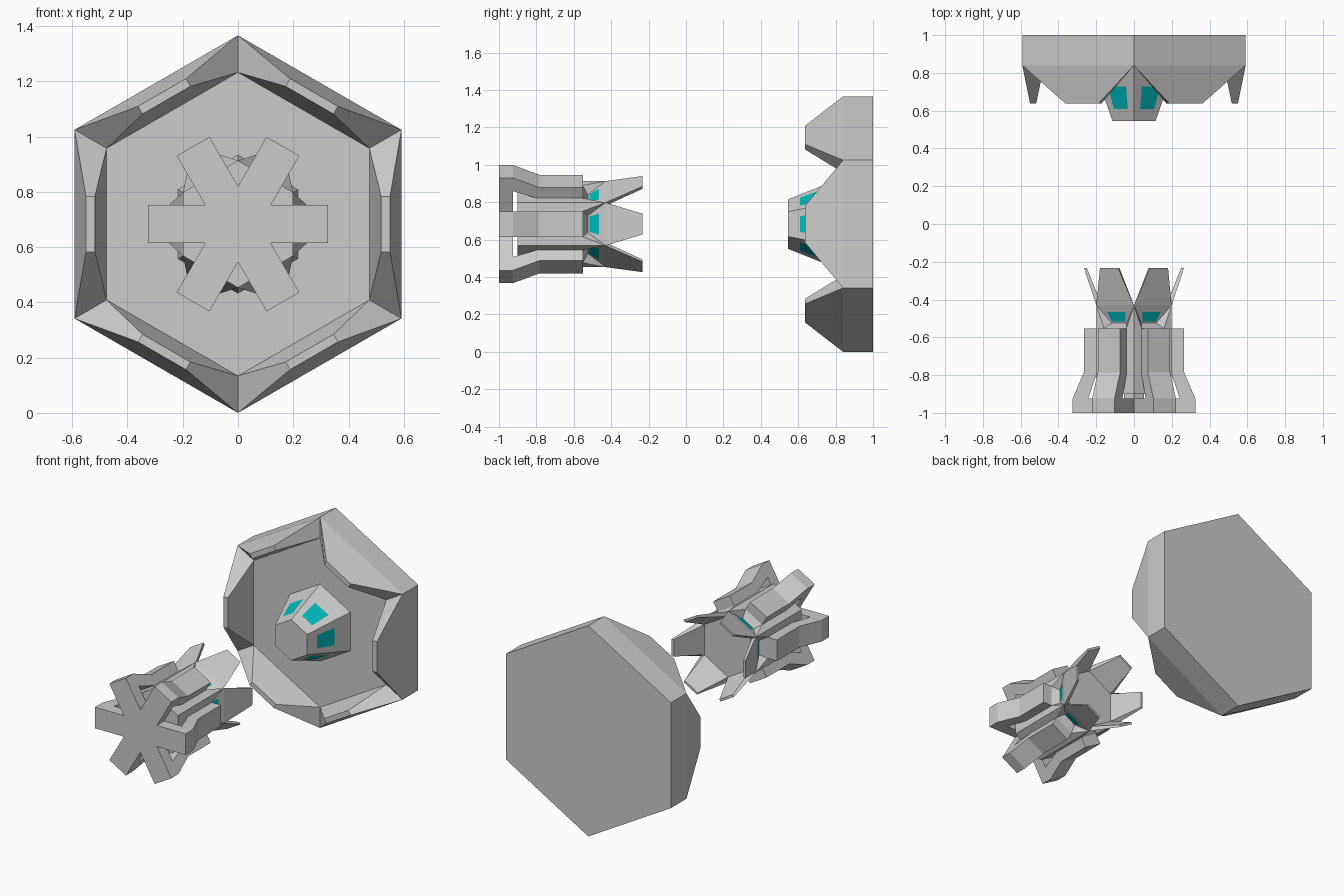
import bpy, bmesh
from math import sin, cos, pi
from mathutils import Vector

if "Cube" in bpy.data.objects:
    bpy.data.objects.remove(bpy.data.objects["Cube"])

CZ = 0.683          # height of the shared axis (runs along y)
C30 = cos(pi / 6)

teal = bpy.data.materials.new("teal")
teal.diffuse_color = (0.0, 0.48, 0.5, 1)
teal.use_nodes = True
teal.node_tree.nodes["Principled BSDF"].inputs["Base Color"].default_value = teal.diffuse_color


def P(k, t, a, y):
    """Point on hexagon side k: t along the side, a outward, y along the axis."""
    w = k * pi / 3
    return Vector((a * cos(w) - t * sin(w), y, CZ + a * sin(w) + t * cos(w)))


def corner(k, r, y):
    return P(k, r / 2, r * C30, y)


def build(name, faces, mat=None, fix=True):
    bm = bmesh.new()
    for f in faces:
        bm.faces.new([bm.verts.new(p) for p in f])
    bmesh.ops.remove_doubles(bm, verts=bm.verts[:], dist=1e-4)
    if fix:
        bmesh.ops.recalc_face_normals(bm, faces=bm.faces[:])
    me = bpy.data.meshes.new(name)
    bm.to_mesh(me)
    bm.free()
    ob = bpy.data.objects.new(name, me)
    bpy.context.collection.objects.link(ob)
    if mat:
        me.materials.append(mat)
    return ob


def loft(rings, caps=True):
    """Faces joining equal-length rings of points."""
    out = []
    for r0, r1 in zip(rings, rings[1:]):
        n = len(r0)
        out += [[r0[i], r0[(i + 1) % n], r1[(i + 1) % n], r1[i]] for i in range(n)]
    return out + [rings[0], rings[-1]] if caps else out


def hex_ring(r, y):
    return [corner(k, r, y) for k in range(6)]


# Large hexagonal dish: back slab, floor and six leaning rim teeth
R, RI, YB, YV, YT = 0.683, 0.549, 1.0, 0.84, 0.637
dish = loft([hex_ring(R, YB), hex_ring(R, YV)], caps=False)
dish += [hex_ring(R, YB), hex_ring(RI, YV)]
for k in range(6):
    base = [corner(k - 1, R, YV), corner(k, R, YV), corner(k, RI, YV), corner(k - 1, RI, YV)]
    tip = [P(k, t, a, YT) for t, a in ((-.1, .55), (.1, .55), (.1, .518), (-.1, .518))]
    dish += [tip]
    dish += [[base[i], base[(i + 1) % 4], tip[(i + 1) % 4], tip[i]] for i in range(4)]
build("dish", dish)

# Tapered hexagonal boss on the dish floor, with lit windows
Y0, R0, Y1, R1 = 0.545, 0.132, 0.84, 0.25
build("dish_boss", loft([hex_ring(R0, Y0), hex_ring(R1, Y1)]))


def boss_point(k, u, y):
    r = R0 + (R1 - R0) * (y - Y0) / (Y1 - Y0)
    return P(k, u * r, r * C30 + 0.002, y - 0.001)


build("boss_windows", [[boss_point(k, -.27, .61), boss_point(k, .27, .61),
                        boss_point(k, .27, .73), boss_point(k, -.27, .73)][::-1]
                       for k in range(6)], teal, fix=False)

# Star-shaped front plate of the small pod
HW = 0.0685


def star(y):
    pts = []
    for k in range(6):
        pts += [P(k, -HW, .325, y), P(k, HW, .325, y), P(k, HW, HW / math_tan30, y)]
    return pts


math_tan30 = sin(pi / 6) / cos(pi / 6)
build("star_plate", loft([star(-1.0), star(-.925)]))
build("plate_neck", loft([hex_ring(.06, -.95), hex_ring(.06, -.88)]))

# Six arms bent from the plate onto the body
profile = [(.325, -.925), (.265, -.785), (.265, -.552), (.17, -.552), (.195, -.785), (.243, -.925)]
for k in range(6):
    build(f"arm_{k + 1}", loft([[P(k, t, a, y) for a, y in profile] for t in (-HW, HW)]))

# Hexagonal pod body with a sloping recess behind each fin
RB, YR, YE, YF = 0.23, -0.9, -0.552, -0.43
AB = RB * C30
BH, BA, BY = 0.045, 0.155, -0.525
body = loft([hex_ring(RB, YR), hex_ring(RB, YE)], caps=False)
body += [hex_ring(RB, YR), hex_ring(RB, YF)]
# split the side walls at the arm edges so the recess joins cleanly
body = body[6:]
lit = []
for k in range(6):
    A = [P(k, s * RB / 2, AB, YF) for s in (-1, 1)]
    B = [P(k, s * BH, BA, BY) for s in (-1, 1)]
    C = [P(k, s * HW, AB, YE) for s in (-1, 1)]
    D = [P(k, s * RB / 2, AB, YE) for s in (-1, 1)]
    body += [[A[0], A[1], B[1], B[0]], [B[0], B[1], C[1], C[0]]]
    body += [[A[0], B[0], C[0]], [A[1], C[1], B[1]], [A[0], C[0], D[0]], [A[1], D[1], C[1]]]
    body += [[D[0], C[0], C[1], D[1], corner(k, RB, YR), corner(k - 1, RB, YR)]]

    def slope(t, y):
        f = (y - YF) / (BY - YF)
        return P(k, t, AB + (BA - AB) * f + 0.002, y - 0.001)
    lit.append([slope(-.056, -.465), slope(.056, -.465), slope(.042, -.515), slope(-.042, -.515)][::-1])
build("pod_body", body)
build("pod_windows", lit, teal, fix=False)

# Six tapering fins flaring toward the dish
for k in range(6):
    base = [P(k, t, a, YF) for t, a in ((-.115, AB), (.115, AB), (.098, .17), (-.098, .17))]
    tip = [P(k, t, a, -.232) for t, a in ((-.055, .265), (.055, .265), (.055, .25), (-.055, .25))]
    build(f"fin_{k + 1}", loft([base, tip]))
